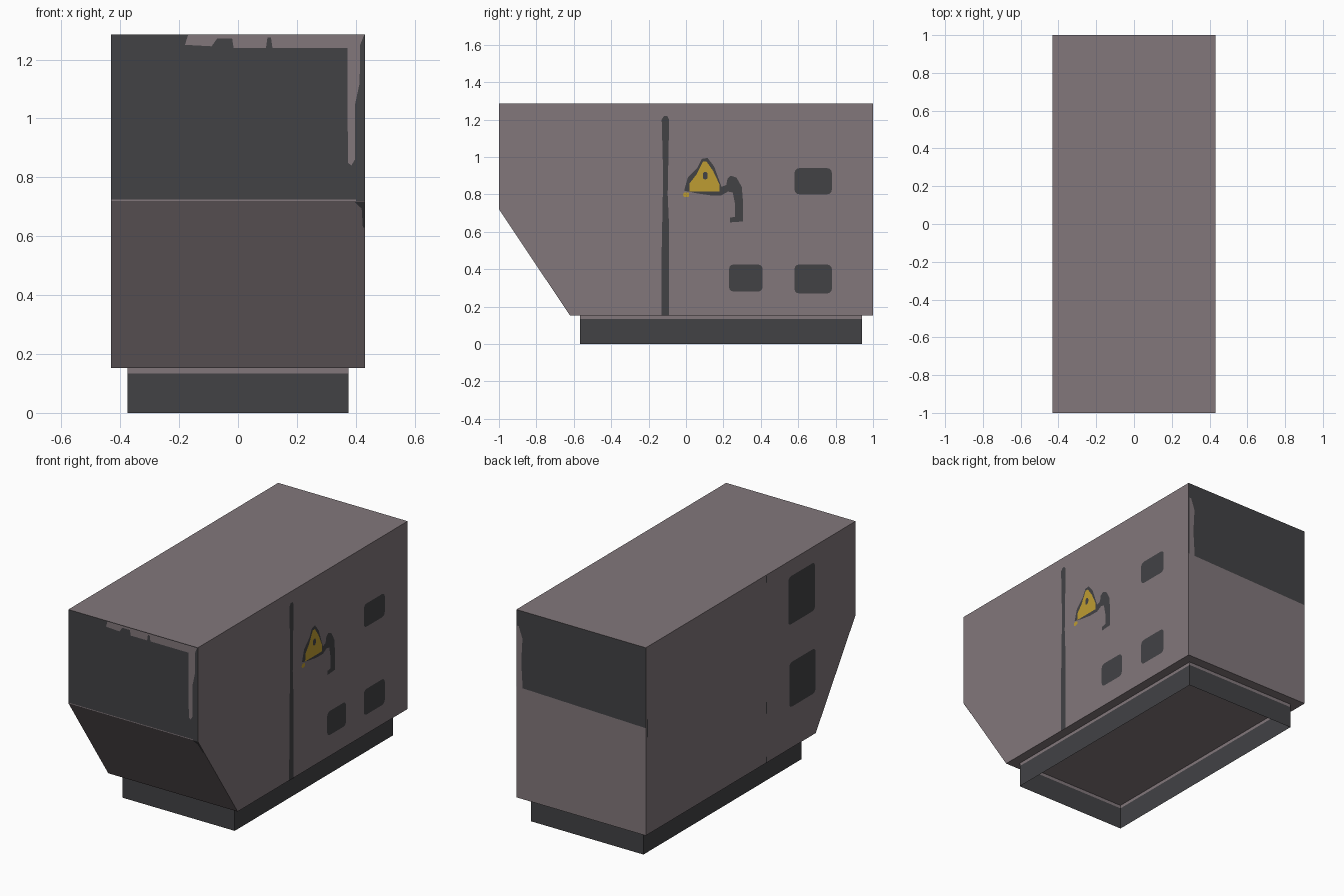
import bpy, bmesh, math
from mathutils import Vector

if "Cube" in bpy.data.objects:
    bpy.data.objects.remove(bpy.data.objects["Cube"])

W, TOP, LOW, KNEE = 0.432, 1.285, 0.152, 0.72


def material(name, rgb):
    m = bpy.data.materials.new(name)
    m.diffuse_color = (*rgb, 1)
    m.use_nodes = True
    m.node_tree.nodes["Principled BSDF"].inputs["Base Color"].default_value = m.diffuse_color
    return m


mauve = material("mauve_grey", (0.223, 0.185, 0.198))
dark = material("charcoal", (0.0545, 0.0545, 0.0595))
yellow = material("warning_yellow", (0.515, 0.333, 0.032))


def add_object(name, bm, mats):
    me = bpy.data.meshes.new(name)
    bm.to_mesh(me)
    bm.free()
    for m in mats:
        me.materials.append(m)
    ob = bpy.data.objects.new(name, me)
    bpy.context.collection.objects.link(ob)
    return ob


# Maps 2D points on each side of the body to 3D, d is the lift off the surface
def slope_point(u, z, d):
    return (u, -1 + (KNEE - z) * 0.38 / (KNEE - LOW) - d * 0.83, z - d * 0.55)


SIDES = {
    "right": (lambda u, z, d: (W + d, u, z), (1, 0, 0)),
    "left": (lambda u, z, d: (-W - d, u, z), (-1, 0, 0)),
    "front": (lambda u, z, d: (u, -1 - d, z), (0, -1, 0)),
    "back": (lambda u, z, d: (u, 1 + d, z), (0, 1, 0)),
    "slope": (slope_point, (0, -0.83, -0.55)),
}


def plate(name, side, pts, mat, lift=0.002):
    place, out = SIDES[side]
    bm = bmesh.new()
    f = bm.faces.new([bm.verts.new(place(u, z, lift)) for u, z in pts])
    f.normal_update()
    if f.normal.dot(Vector(out)) < 0:
        f.normal_flip()
    return add_object(name, bm, [mat])


def rounded(u0, u1, z0, z1, r=0.025):
    pts = []
    corners = [(u1 - r, z1 - r), (u0 + r, z1 - r), (u0 + r, z0 + r), (u1 - r, z0 + r)]
    for k, (cu, cz) in enumerate(corners):
        for i in range(4):
            a = math.radians(90 * k + 30 * i)
            pts.append((cu + r * math.cos(a), cz + r * math.sin(a)))
    return pts


# Housing: side profile extruded across x, upper end panels dark
profile = [(-1, KNEE), (-0.62, LOW), (1, LOW), (1, 0.81), (1, TOP), (-1, TOP)]
bm = bmesh.new()
rows = [[bm.verts.new((x, y, z)) for y, z in profile] for x in (-W, W)]
rows[0][3].co.z -= 0.01
rows[1][3].co.z += 0.012
bm.faces.new(rows[0])
bm.faces.new(rows[1])
n = len(profile)
for i in range(n):
    j = (i + 1) % n
    bm.faces.new((rows[0][i], rows[0][j], rows[1][j], rows[1][i]))
bmesh.ops.recalc_face_normals(bm, faces=bm.faces)
for f in bm.faces:
    if abs(f.normal.y) > 0.95 and f.calc_center_median().z > KNEE:
        f.material_index = 1
add_object("housing", bm, [mauve, dark])

# Plinth: open frame with a pale strip along its top
bm = bmesh.new()
rings = []
for z in (0, 0.133, LOW):
    rings.append([bm.verts.new((x, y, z)) for x, y in
                  ((-0.375, -0.567), (0.375, -0.567), (0.375, 0.941), (-0.375, 0.941))])
for k in range(2):
    for i in range(4):
        j = (i + 1) % 4
        f = bm.faces.new((rings[k][i], rings[k][j], rings[k + 1][j], rings[k + 1][i]))
        f.material_index = 1 - k
add_object("plinth", bm, [mauve, dark])

# Dark vents on both sides
vents = [("right", 0.58, 0.78, 0.80, 0.94), ("right", 0.23, 0.41, 0.28, 0.425),
         ("right", 0.58, 0.78, 0.27, 0.425),
         ("left", -0.61, -0.355, 0.90, 1.19), ("left", -0.615, -0.365, 0.40, 0.67)]
for i, (side, *box) in enumerate(vents):
    plate(f"{side}_vent_{i + 1}", side, rounded(*box), dark)

# Door seam on the right, faint seam dashes on the left
plate("door_seam", "right", [(-0.132, LOW), (-0.09, LOW), (-0.09, 0.62), (-0.098, 0.8),
      (-0.09, 1.2), (-0.1, 1.218), (-0.118, 1.218), (-0.13, 1.2), (-0.122, 0.9),
      (-0.13, 0.5)], dark)
for i, (u, z0, z1) in enumerate([(-0.148, 1.24, 1.28), (-0.148, 0.45, 0.52),
                                 (-0.148, LOW, 0.19), (0.985, 0.74, 0.85)]):
    plate(f"left_seam_mark_{i + 1}", "left",
          [(u - 0.005, z0), (u + 0.005, z0), (u + 0.005, z1), (u - 0.005, z1)], dark)

# Warning triangle with dark border and the hooked handle
plate("sign_border", "right", [(-0.01, 0.82), (0.06, 0.805), (0.13, 0.795), (0.19, 0.795),
      (0.225, 0.815), (0.25, 0.81), (0.262, 0.75), (0.262, 0.68), (0.235, 0.675),
      (0.235, 0.65), (0.305, 0.655), (0.305, 0.76), (0.298, 0.84), (0.27, 0.89),
      (0.24, 0.90), (0.222, 0.885), (0.215, 0.85), (0.19, 0.84), (0.15, 0.95),
      (0.115, 0.995), (0.085, 0.99), (0.06, 0.94), (0.01, 0.89)], dark)
plate("warning_triangle", "right", [(0.018, 0.815), (0.18, 0.815), (0.178, 0.855),
      (0.145, 0.925), (0.11, 0.975), (0.09, 0.975), (0.055, 0.905), (0.02, 0.86)],
      yellow, 0.004)
plate("triangle_mark", "right", rounded(0.09, 0.116, 0.88, 0.92, 0.012), dark, 0.006)
plate("yellow_chip", "right", rounded(-0.015, 0.017, 0.785, 0.81, 0.01), yellow, 0.004)

# Worn pale patches on the dark front panel
plate("front_top_wear", "front", [(-0.18, 1.25), (-0.09, 1.245), (-0.07, 1.272),
      (-0.02, 1.272), (-0.015, 1.24), (0.095, 1.24), (0.1, 1.275), (0.112, 1.275),
      (0.117, 1.24), (0.372, 1.24), (0.373, 0.85), (0.385, 0.84), (0.397, 0.86),
      (0.398, 1.05), (0.413, 1.12), (0.415, 1.25), (0.428, 1.283), (-0.17, 1.283)], mauve)
plate("front_lower_line", "front", [(-0.43, KNEE), (0.4, KNEE), (0.4, 0.725),
      (-0.43, 0.725)], mauve)
plate("slope_corner_chip", "slope", [(0.395, 0.718), (0.43, 0.718), (0.43, 0.63),
      (0.424, 0.63), (0.42, 0.695)], dark)

# Worn strip on the dark back panel
plate("back_wear", "back", [(0.388, 0.81), (0.428, 0.815), (0.428, 1.19),
      (0.415, 1.19), (0.39, 1.12), (0.398, 0.98)], mauve)
